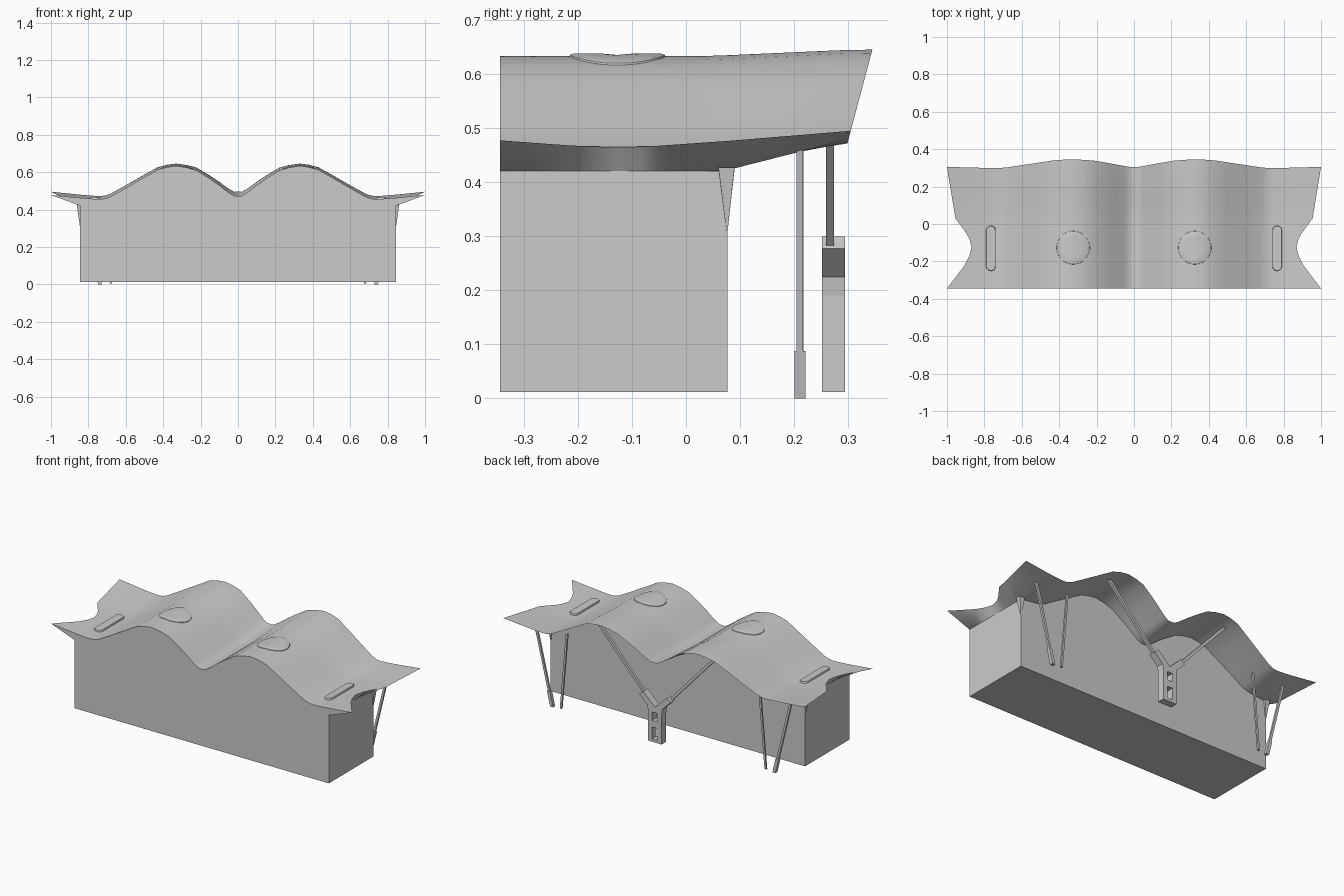
import bpy, bmesh, math
from mathutils import Vector

if "Cube" in bpy.data.objects:
    bpy.data.objects.remove(bpy.data.objects["Cube"])


def interp(pts, v):
    if v <= pts[0][0]:
        return pts[0][1]
    for (a, za), (b, zb) in zip(pts, pts[1:]):
        if v <= b:
            return za + (zb - za) * (v - a) / (b - a)
    return pts[-1][1]


# Half profile of the wavy roof, its rise toward the back, and its plan outline
PROFILE = [(0, .472), (.02, .473), (.05, .491), (.1, .53), (.15, .565), (.22, .609), (.27, .624),
           (.33, .634), (.38, .627), (.43, .613), (.5, .573), (.6, .515), (.68, .470),
           (.71, .459), (.74, .456), (.78, .458), (.845, .463), (1, .478)]
RISE = [(0, .024), (.1, .018), (.33, .012), (.74, .017), (1, .018)]
EDGE = [(-.345, 1), (-.22, .905), (-.17, .88), (-.125, .868), (-.08, .88), (-.05, .896),
        (.03, .955), (.305, 1)]
THICK = [(0, .014), (.6, .014), (.74, .022), (.845, .042)]
WALL_X, WALL_F, WALL_B, BASE = .845, -.345, .077, .012


def roof_z(x, y):
    t = min(1, max(0, (y - .04) / .27))
    return interp(PROFILE, abs(x)) + interp(RISE, abs(x)) * t


def make(name, bm, smooth=None):
    bmesh.ops.recalc_face_normals(bm, faces=bm.faces)
    me = bpy.data.meshes.new(name)
    bm.to_mesh(me)
    bm.free()
    ob = bpy.data.objects.new(name, me)
    bpy.context.collection.objects.link(ob)
    if smooth:
        bpy.ops.object.select_all(action='DESELECT')
        ob.select_set(True)
        bpy.context.view_layer.objects.active = ob
        bpy.ops.object.shade_smooth_by_angle(angle=math.radians(smooth))
    return ob


def prism(name, pts, y0, y1):
    """Extrude an x-z outline along y."""
    bm = bmesh.new()
    face = bm.faces.new([bm.verts.new((x, y0, z)) for x, z in pts])
    ext = bmesh.ops.extrude_face_region(bm, geom=[face])
    bmesh.ops.translate(bm, vec=(0, y1 - y0, 0),
                        verts=[v for v in ext['geom'] if isinstance(v, bmesh.types.BMVert)])
    return make(name, bm)


def bar(name, a, b, wx, wy):
    """Slanted bar with horizontal end cuts."""
    bm = bmesh.new()
    bmesh.ops.create_cube(bm, size=1)
    for v in bm.verts:
        c = Vector(b if v.co.z > 0 else a)
        v.co = c + Vector((v.co.x * wx, v.co.y * wy, 0))
    return make(name, bm)


# Roof: thin wavy shell tapering to knife edges, with notched sides
def build_roof():
    bm = bmesh.new()
    half = [x for x, _ in PROFILE]
    cols = [-x for x in reversed(half[1:])] + half
    rows = [(y, 0) for y in (-.345, -.29, -.22, -.17, -.125, -.08, -.05, .03, .08)]
    rows += [(.08, f) for f in (.13, .35, .6, .8, 1)]
    top, bot = [], []
    for y0, f in rows:
        rt, rb = [], []
        for c in cols:
            zb = roof_z(c, 1)
            y = y0 + f * (.305 + (zb - .495) * .267 - y0)
            outer = abs(c) == 1
            x = math.copysign(interp(EDGE, y), c) if outer else c
            z = roof_z(x, y)
            th = 0 if outer else interp(THICK, abs(c)) * (1 - f)
            rt.append(bm.verts.new((x, y, z)))
            rb.append(bm.verts.new((x, y, z - th)))
        top.append(rt)
        bot.append(rb)
    n, m = len(rows), len(cols)
    for g in (top, bot):
        for i in range(n - 1):
            for j in range(m - 1):
                bm.faces.new((g[i][j], g[i][j + 1], g[i + 1][j + 1], g[i + 1][j]))
    for j in range(m - 1):
        bm.faces.new((top[0][j], top[0][j + 1], bot[0][j + 1], bot[0][j]))
    bmesh.ops.remove_doubles(bm, verts=bm.verts, dist=1e-5)
    make("wavy_roof", bm, 30)


build_roof()

# Building block whose top follows the roof
inner = [(x, z - interp(THICK, x)) for x, z in PROFILE if x <= WALL_X]
outline = [(-WALL_X, BASE), (WALL_X, BASE)] + inner[::-1] + [(-x, z) for x, z in inner[1:]]
prism("building_block", outline, WALL_F, WALL_B)


# Skylights: raised pads that follow the roof (discs on crests, slots on wings)
def pad(name, cx, cy, rx, half_len, h):
    bm = bmesh.new()
    loops = []
    for scale, dz in ((1, -.004), (.98, h * .6), (.9, h), (.6, h), (.3, h)):
        loop = []
        for k in range(32):
            a = 2 * math.pi * (k + .5) / 32
            x = cx + rx * scale * math.cos(a)
            y = cy + rx * scale * math.sin(a) + math.copysign(half_len, math.sin(a))
            loop.append(bm.verts.new((x, y, roof_z(x, y) + dz)))
        loops.append(loop)
    for a, b in zip(loops, loops[1:]):
        for k in range(32):
            q = (k + 1) % 32
            bm.faces.new((a[k], a[q], b[q], b[k]))
    bm.faces.new(loops[-1])
    make(name, bm, 30)


# Central forked column with two window holes
def build_column():
    bm = bmesh.new()
    y0, y1 = .252, .295
    right = [[(.018, .03), (.045, BASE), (.045, .12), (.018, .10)],
             [(.018, .10), (.045, .12), (.045, .14), (.018, .14)],
             [(.018, .14), (.045, .14), (.045, .19), (.018, .19)],
             [(.018, .19), (.045, .19), (.05, .225), (0, .225)],
             [(0, .225), (.05, .225), (.105, .278), (.078, .30)]]
    quads = right + [[(-x, z) for x, z in q] for q in right]
    quads += [[(-.045, BASE), (.045, BASE), (.018, .03), (-.018, .03)],
              [(-.018, .10), (.018, .10), (.018, .14), (-.018, .14)]]
    tri = [(-.018, .19), (.018, .19), (0, .225)]
    faces = [bm.faces.new([bm.verts.new((x, y0, z)) for x, z in q]) for q in quads + [tri]]
    bmesh.ops.remove_doubles(bm, verts=bm.verts, dist=1e-4)
    bmesh.ops.recalc_face_normals(bm, faces=bm.faces)
    ext = bmesh.ops.extrude_face_region(bm, geom=bm.faces[:], use_keep_orig=True)
    bmesh.ops.translate(bm, vec=(0, y1 - y0, 0),
                        verts=[v for v in ext['geom'] if isinstance(v, bmesh.types.BMVert)])
    make("forked_column", bm)


build_column()

for side, s in (("left", -1), ("right", 1)):
    pad(side + "_round_skylight", s * .325, -.127, .09, 0, .005)
    pad(side + "_slot_skylight", s * .765, -.13, .026, .095, .009)
    # Struts from the fork up to the roof
    bar(side + "_fork_strut", (s * .085, .267, .28), (s * .395, .267, .62), .022, .015)
    # Splayed posts under the wings
    foot, head = Vector((s * .738, .211, .0)), Vector((s * .85, .211, .462))
    bar(side + "_outer_post", foot, head, .014, .012)
    bar(side + "_outer_post_foot", foot, foot.lerp(head, .19), .02, .02)
    bar(side + "_inner_post", (s * .68, .213, .004), (s * .64, .213, .462), .012, .01)
    # Small tapered bracket at the rear wall corner
    bm = bmesh.new()
    tip = bm.verts.new((s * .844, .076, .30))
    ring = [bm.verts.new((s * x, y, z)) for x, y, z in
            ((.83, .06, .425), (.862, .06, .428), (.862, .09, .428), (.83, .09, .425))]
    bm.faces.new(ring)
    for k in range(4):
        bm.faces.new((ring[k], ring[(k + 1) % 4], tip))
    make(side + "_wall_bracket", bm)
